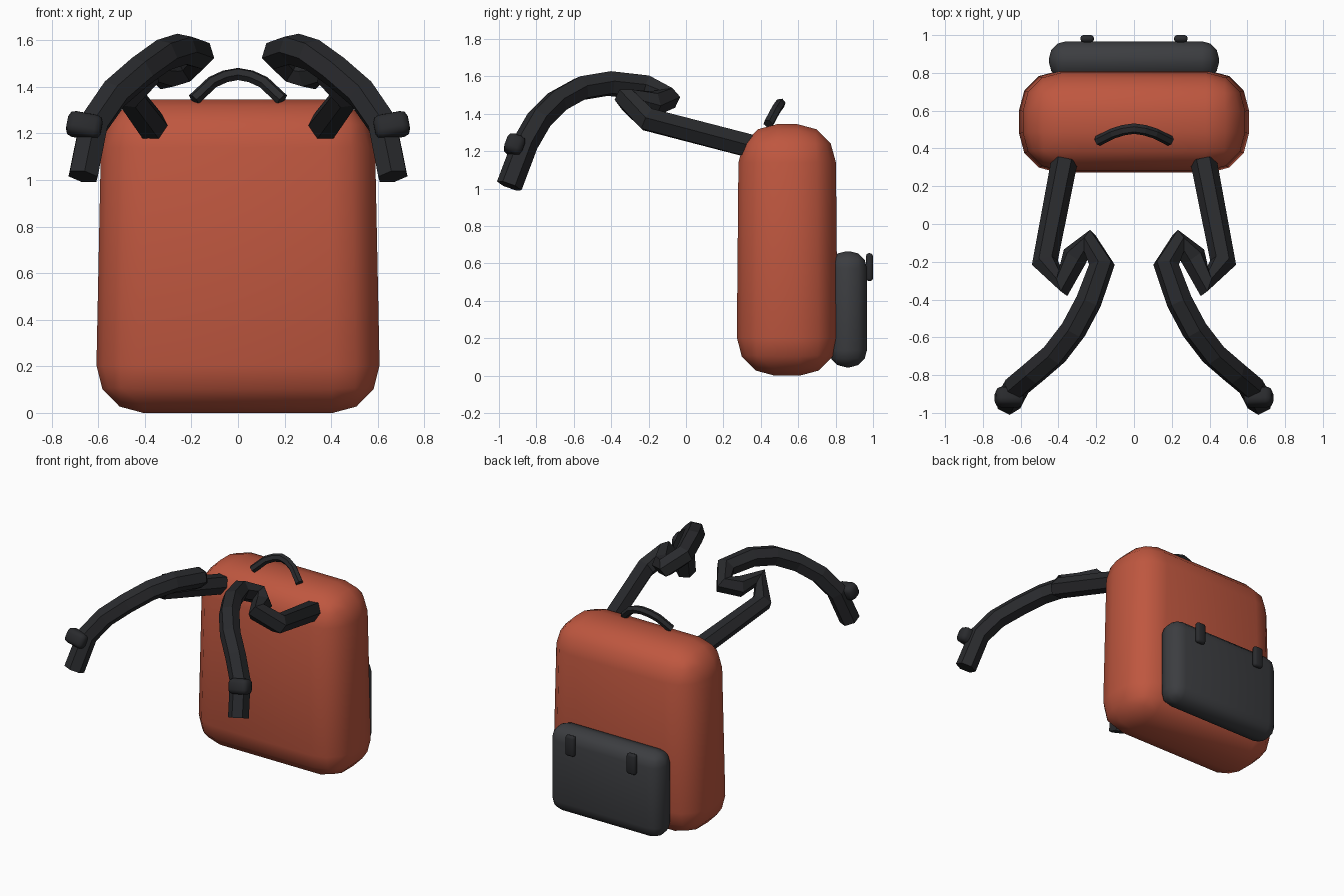
import bpy, bmesh
from mathutils import Vector, Matrix

if "Cube" in bpy.data.objects:
    bpy.data.objects.remove(bpy.data.objects["Cube"])


def material(name, rgb):
    m = bpy.data.materials.new(name)
    m.diffuse_color = (*rgb, 1)
    m.use_nodes = True
    m.node_tree.nodes["Principled BSDF"].inputs["Base Color"].default_value = m.diffuse_color
    return m


FABRIC = material("orange_fabric", (0.52, 0.095, 0.05))
POCKET = material("dark_grey_fabric", (0.045, 0.047, 0.052))
STRAP = material("black_webbing", (0.022, 0.023, 0.026))


def rounded_box(name, lo, hi, radius, segments, mat, taper=1.0, rot=None):
    lo, hi = Vector(lo), Vector(hi)
    size, centre = hi - lo, (lo + hi) / 2
    bm = bmesh.new()
    bmesh.ops.create_cube(bm, size=1)
    for v in bm.verts:
        k = taper if v.co.z > 0 else 1
        v.co = Vector((v.co.x * size.x * k, v.co.y * size.y * k, v.co.z * size.z))
    bmesh.ops.bevel(bm, geom=bm.edges[:], offset=radius, segments=segments,
                    profile=0.5, affect='EDGES')
    for f in bm.faces:
        f.smooth = True
    if rot:
        bm.transform(rot.to_matrix().to_4x4())
    bm.transform(Matrix.Translation(centre))
    me = bpy.data.meshes.new(name)
    bm.to_mesh(me)
    bm.free()
    me.materials.append(mat)
    ob = bpy.data.objects.new(name, me)
    bpy.context.collection.objects.link(ob)
    return ob


def webbing(name, points, depth, mat):
    # six-sided tube along a polyline
    cu = bpy.data.curves.new(name, 'CURVE')
    cu.dimensions = '3D'
    cu.bevel_depth = depth
    cu.bevel_resolution = 1
    cu.use_fill_caps = True
    sp = cu.splines.new('POLY')
    sp.points.add(len(points) - 1)
    for p, co in zip(sp.points, points):
        p.co = (*co, 1)
    sp.use_smooth = False
    cu.materials.append(mat)
    ob = bpy.data.objects.new(name, cu)
    bpy.context.collection.objects.link(ob)
    return ob


# main bag and rear pocket
rounded_box("bag_body", (-0.612, 0.27, 0), (0.612, 0.812, 1.345), 0.205, 3, FABRIC, taper=0.955)
rounded_box("rear_pocket", (-0.45, 0.765, 0.045), (0.45, 0.967, 0.665), 0.09, 3, POCKET)

# carry handle on top
half = [(0.19, 0.44, 1.345), (0.11, 0.48, 1.42), (0.055, 0.497, 1.445)]
webbing("carry_handle",
        [(-x, y, z) for x, y, z in half] + [(0, 0.505, 1.455)] + half[::-1],
        0.028, STRAP)

# shoulder strap centre line, from the bag, through the fold, to the loose end
path = [(0.368, 0.335, 1.23), (0.472, -0.205, 1.37), (0.375, -0.315, 1.475),
        (0.315, -0.175, 1.455), (0.235, -0.1, 1.48), (0.17, -0.215, 1.54),
        (0.24, -0.41, 1.562), (0.32, -0.56, 1.537), (0.42, -0.69, 1.465),
        (0.53, -0.785, 1.37), (0.62, -0.86, 1.24), (0.665, -0.945, 1.015)]

tail = (Vector(path[-2]) - Vector(path[-1])).normalized()
for side, s in (("left", -1), ("right", 1)):
    webbing(f"{side}_shoulder_strap", [(s * x, y, z) for x, y, z in path], 0.07, STRAP)
    # slider on the loose end
    rot = Vector((0, 0, 1)).rotation_difference(Vector((s * tail.x, tail.y, tail.z)))
    x = s * 0.66
    rounded_box(f"{side}_strap_slider", (x - 0.075, -0.967, 1.18), (x + 0.075, -0.867, 1.285),
                0.03, 2, STRAP, rot=rot)
    # pocket buckle
    x = s * 0.248
    rounded_box(f"{side}_pocket_buckle", (x - 0.036, 0.962, 0.505), (x + 0.036, 1.0, 0.655),
                0.016, 2, STRAP)
